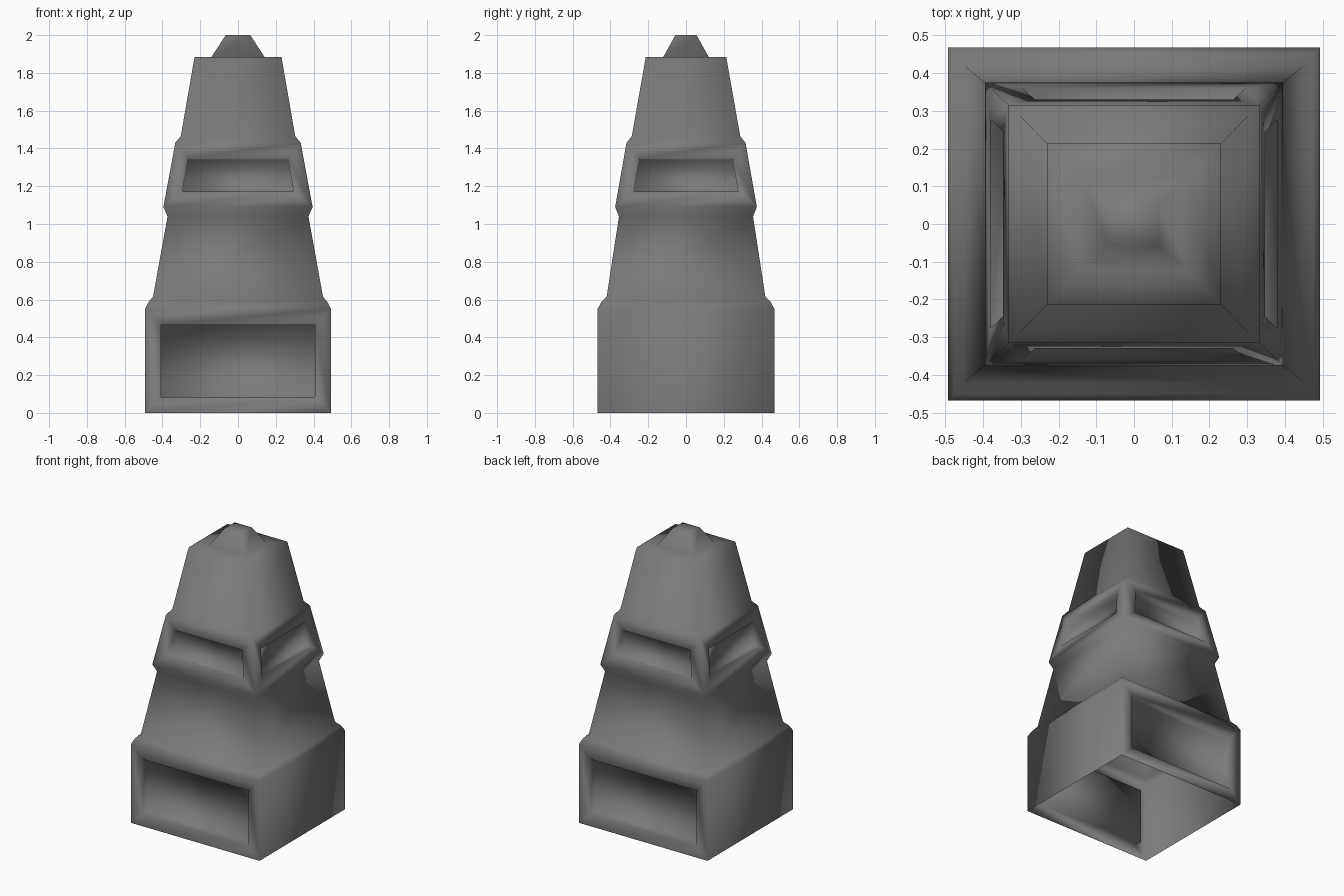
import bpy
import bmesh

cube = bpy.data.objects.get("Cube")
if cube:
    bpy.data.objects.remove(cube, do_unlink=True)

# One stone colour
stone = bpy.data.materials.new("grey_stone")
stone.use_nodes = True
colour = (0.2, 0.2, 0.2, 1)
stone.diffuse_color = colour
stone.node_tree.nodes["Principled BSDF"].inputs["Base Color"].default_value = colour

# Tapering profile: half width, half depth, height
profile = [
    (0.493, 0.468, 0.0), (0.493, 0.468, 0.55),       # plinth
    (0.475, 0.45, 0.585), (0.45, 0.42, 0.615),       # plinth shoulder
    (0.373, 0.355, 1.04), (0.395, 0.375, 1.09),      # lower shaft, band lip
    (0.332, 0.315, 1.43), (0.303, 0.287, 1.465),     # band, band shoulder
    (0.23, 0.213, 1.885),                            # upper shaft
    (0.14, 0.12, 1.885), (0.065, 0.056, 2.0),        # cap
]
PLINTH, BAND = 0, 5

bm = bmesh.new()
rings = [[bm.verts.new((sx * w, sy * d, z))
          for sx, sy in ((-1, -1), (1, -1), (1, 1), (-1, 1))]
         for w, d, z in profile]

# Walls between the rings; sides run front, right, back, left
walls = {}
for level, (low, high) in enumerate(zip(rings, rings[1:])):
    for side in range(4):
        nxt = (side + 1) % 4
        walls[level, side] = bm.faces.new((low[side], low[nxt], high[nxt], high[side]))
bm.faces.new(rings[-1])
bm.normal_update()


def recess(face, margin, depth):
    """Frame a wall face and push its panel straight inward."""
    bmesh.ops.inset_individual(bm, faces=[face], thickness=margin, use_even_offset=True)
    normal = face.normal.copy()
    panel = bmesh.ops.extrude_discrete_faces(bm, faces=[face])["faces"][0]
    bmesh.ops.translate(bm, verts=panel.verts, vec=-normal * depth)


# Plinth panels at front and back, band panels on all four sides
for side in (0, 2):
    recess(walls[PLINTH, side], 0.085, 0.05)
for side in range(4):
    recess(walls[BAND, side], 0.083, 0.05)

for face in bm.faces:
    face.smooth = True

mesh = bpy.data.meshes.new("stone_obelisk")
bm.to_mesh(mesh)
bm.free()
mesh.materials.append(stone)
obelisk = bpy.data.objects.new("stone_obelisk", mesh)
bpy.context.collection.objects.link(obelisk)
